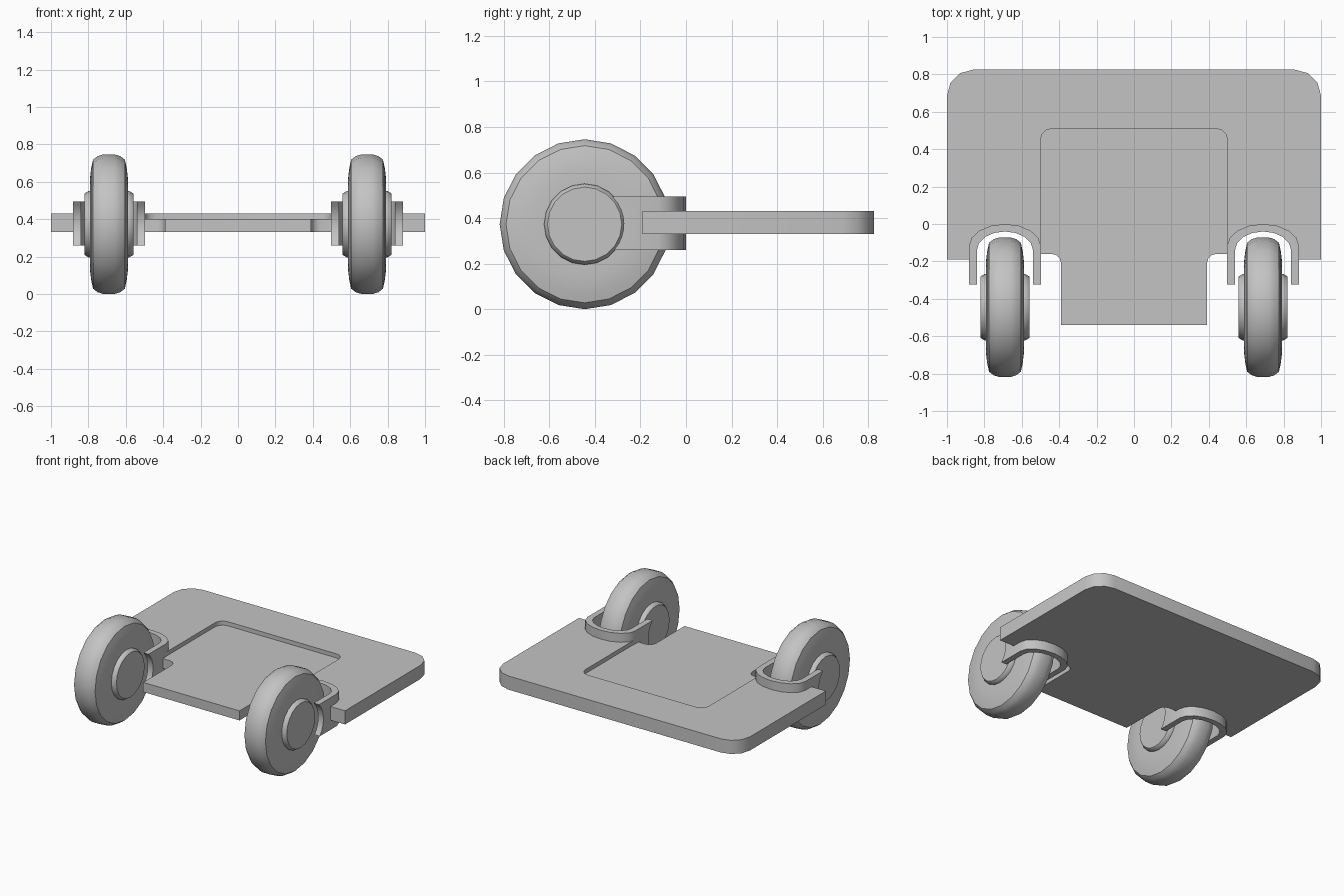
import bpy, bmesh, math

if "Cube" in bpy.data.objects:
    bpy.data.objects.remove(bpy.data.objects["Cube"])

grey = bpy.data.materials.new("plain grey")
grey.diffuse_color = (0.55, 0.55, 0.55, 1)
grey.use_nodes = True
grey.node_tree.nodes["Principled BSDF"].inputs["Base Color"].default_value = grey.diffuse_color


def make(name, verts, faces):
    me = bpy.data.meshes.new(name)
    me.from_pydata(verts, [], faces)
    bm = bmesh.new()
    bm.from_mesh(me)
    bmesh.ops.recalc_face_normals(bm, faces=bm.faces)
    bm.to_mesh(me)
    bm.free()
    me.materials.append(grey)
    ob = bpy.data.objects.new(name, me)
    bpy.context.collection.objects.link(ob)
    bpy.ops.object.select_all(action='DESELECT')
    ob.select_set(True)
    bpy.context.view_layer.objects.active = ob
    bpy.ops.object.shade_smooth_by_angle(angle=math.radians(38))
    return ob


def arc(cx, cy, rx, ry, a0, a1, n):
    return [(cx + rx * math.cos(math.radians(a0 + (a1 - a0) * i / n)),
             cy + ry * math.sin(math.radians(a0 + (a1 - a0) * i / n))) for i in range(n + 1)]


def plate(name, half, z0, z1):
    """Extrude a right-half outline mirrored over x = 0."""
    pts = half + [(-x, y) for x, y in reversed(half)]
    n = len(pts)
    verts = [(x, y, z) for z in (z0, z1) for x, y in pts]
    faces = [list(range(n)), list(range(n, 2 * n))]
    faces += [(i, (i + 1) % n, n + (i + 1) % n, n + i) for i in range(n)]
    return make(name, verts, faces)


def lathe(name, profile, cx, cy, cz, n=20):
    """Revolve (x offset, radius) points round an axis along x."""
    verts, faces = [], []
    m = len(profile)
    for x, r in profile:
        for j in range(n):
            a = 2 * math.pi * j / n
            verts.append((cx + x, cy + r * math.cos(a), cz + r * math.sin(a)))
    for i in range(m - 1):
        for j in range(n):
            k = (j + 1) % n
            faces.append((i * n + j, i * n + k, (i + 1) * n + k, (i + 1) * n + j))
    faces += [list(range(n)), list(range((m - 1) * n, m * n))]
    return make(name, verts, faces)


WX, WY, WZ = 0.69, -0.445, 0.373
Z0, Z1 = 0.33, 0.43

# outer U-shaped frame, cut away round the forks
frame = arc(0.44, 0.45, 0.06, 0.06, 90, 0, 3)
frame += arc(WX, -0.12, 0.19, 0.12, 180, 0, 8)
frame += [(0.88, -0.19), (1.0, -0.19)]
frame += arc(0.86, 0.685, 0.14, 0.14, 0, 90, 3)
plate("outer_frame", frame, Z0, Z1)

# recessed inner deck with a narrower front tongue
deck = [(0.39, -0.54)] + arc(0.44, -0.21, 0.05, 0.05, 180, 90, 3)
deck += [(0.5, -0.16)] + arc(0.44, 0.45, 0.06, 0.06, 0, 90, 3)
plate("inner_deck", deck, Z0, 0.40)


def fork(name, cx):
    """Curved bracket whose ends are hollowed to fit round the hub."""
    zs = [0.26 + 0.235 * i / 8 for i in range(9)]
    outer = arc(cx, -0.12, 0.193, 0.12, 180, 0, 8)
    inner = arc(cx, -0.14, 0.15, 0.10, 180, 0, 8)
    outer = [(cx - 0.193, None)] + outer + [(cx + 0.193, None)]
    inner = [(cx - 0.15, None)] + inner + [(cx + 0.15, None)]

    def point(p, z):
        y = p[1]
        if y is None:
            y = WY + math.sqrt(0.172 ** 2 - (z - WZ) ** 2)
        return (p[0], y, z)

    verts, faces = [], []
    m = len(zs)
    ring = 2 * m
    for o, i in zip(outer, inner):
        verts += [point(o, z) for z in zs] + [point(i, z) for z in reversed(zs)]
    for s in range(len(outer) - 1):
        for j in range(ring):
            k = (j + 1) % ring
            faces.append((s * ring + j, s * ring + k, (s + 1) * ring + k, (s + 1) * ring + j))
    for b in (0, (len(outer) - 1) * ring):
        faces += [(b + j, b + j + 1, b + ring - 2 - j, b + ring - 1 - j) for j in range(m - 1)]
    return make(name, verts, faces)


# rounded tyre and stepped hub profiles
half_tyre = [(-0.10, 0.17), (-0.102, 0.24), (-0.095, 0.30), (-0.085, 0.345),
             (-0.06, 0.364), (-0.03, 0.373)]
tyre = half_tyre + [(-x, r) for x, r in reversed(half_tyre)]
half_hub = [(-0.131, 0.163), (-0.128, 0.166), (-0.108, 0.178), (-0.09, 0.178)]
hub = half_hub + [(-x, r) for x, r in reversed(half_hub)]

for side, s in (("left", -1), ("right", 1)):
    lathe(side + "_tyre", tyre, s * WX, WY, WZ)
    lathe(side + "_hub", hub, s * WX, WY, WZ)
    fork(side + "_fork", s * WX)
